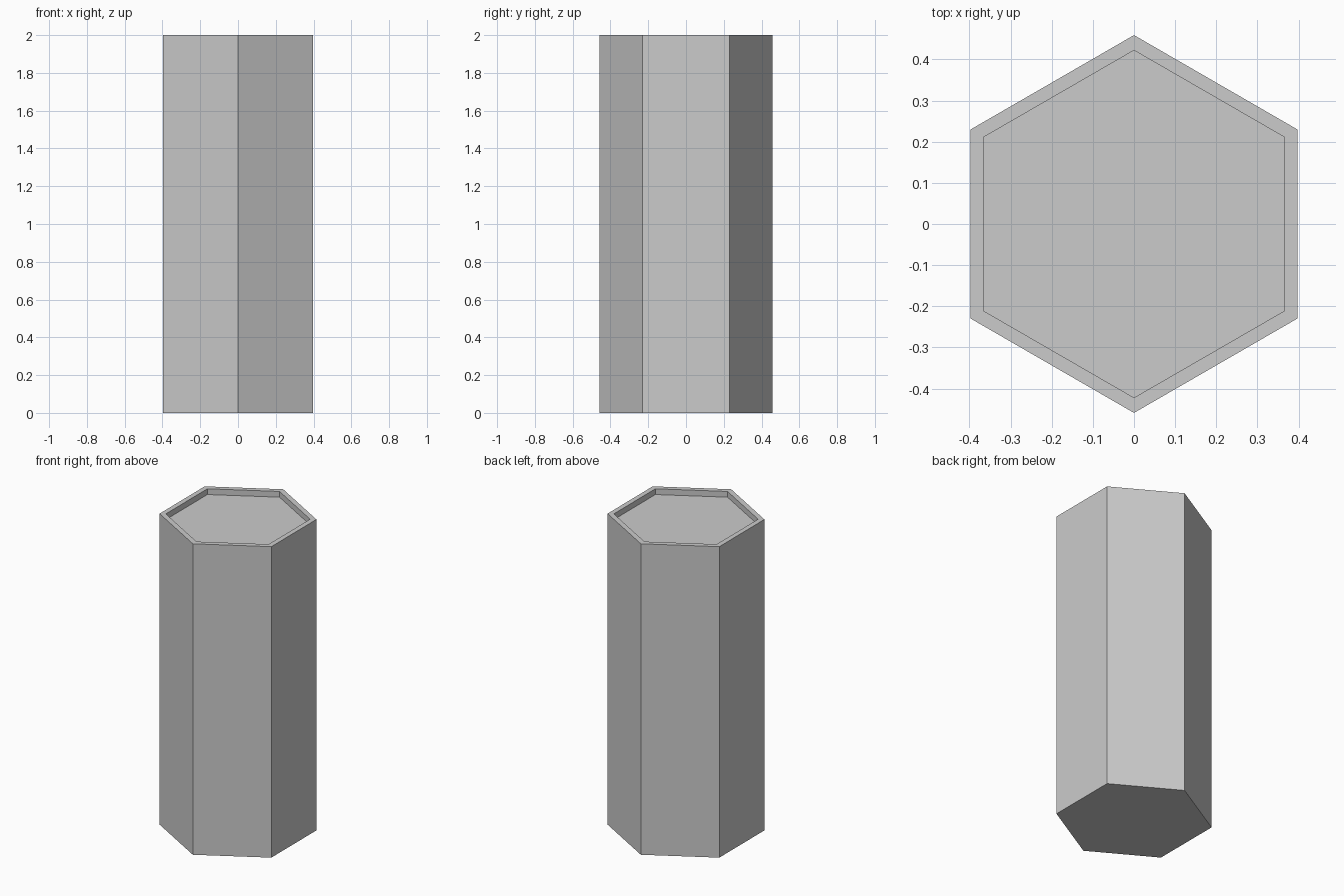
import bpy, bmesh, math

if "Cube" in bpy.data.objects:
    bpy.data.objects.remove(bpy.data.objects["Cube"])

OUTER, INNER = 0.459, 0.422    # corner radii of body and recess
HEIGHT, DEPTH = 2.0, 0.037     # column height and recess depth

bm = bmesh.new()


def hex_ring(radius, z):
    """Six corners, with points facing front and back."""
    angles = [math.radians(90 + 60 * i) for i in range(6)]
    return [bm.verts.new((radius * math.cos(a), radius * math.sin(a), z)) for a in angles]


# Rings run from the base, up the outside, over the rim and down into the recess
rings = [hex_ring(OUTER, 0), hex_ring(OUTER, HEIGHT),
         hex_ring(INNER, HEIGHT), hex_ring(INNER, HEIGHT - DEPTH)]
for low, high in zip(rings, rings[1:]):
    for i in range(6):
        j = (i + 1) % 6
        bm.faces.new((low[i], low[j], high[j], high[i]))

# Base and recessed top
bm.faces.new(rings[0][::-1])
bm.faces.new(rings[-1])
bmesh.ops.recalc_face_normals(bm, faces=bm.faces)

mesh = bpy.data.meshes.new("hexagonal_column")
bm.to_mesh(mesh)
bm.free()
column = bpy.data.objects.new("hexagonal_column", mesh)
bpy.context.collection.objects.link(column)
